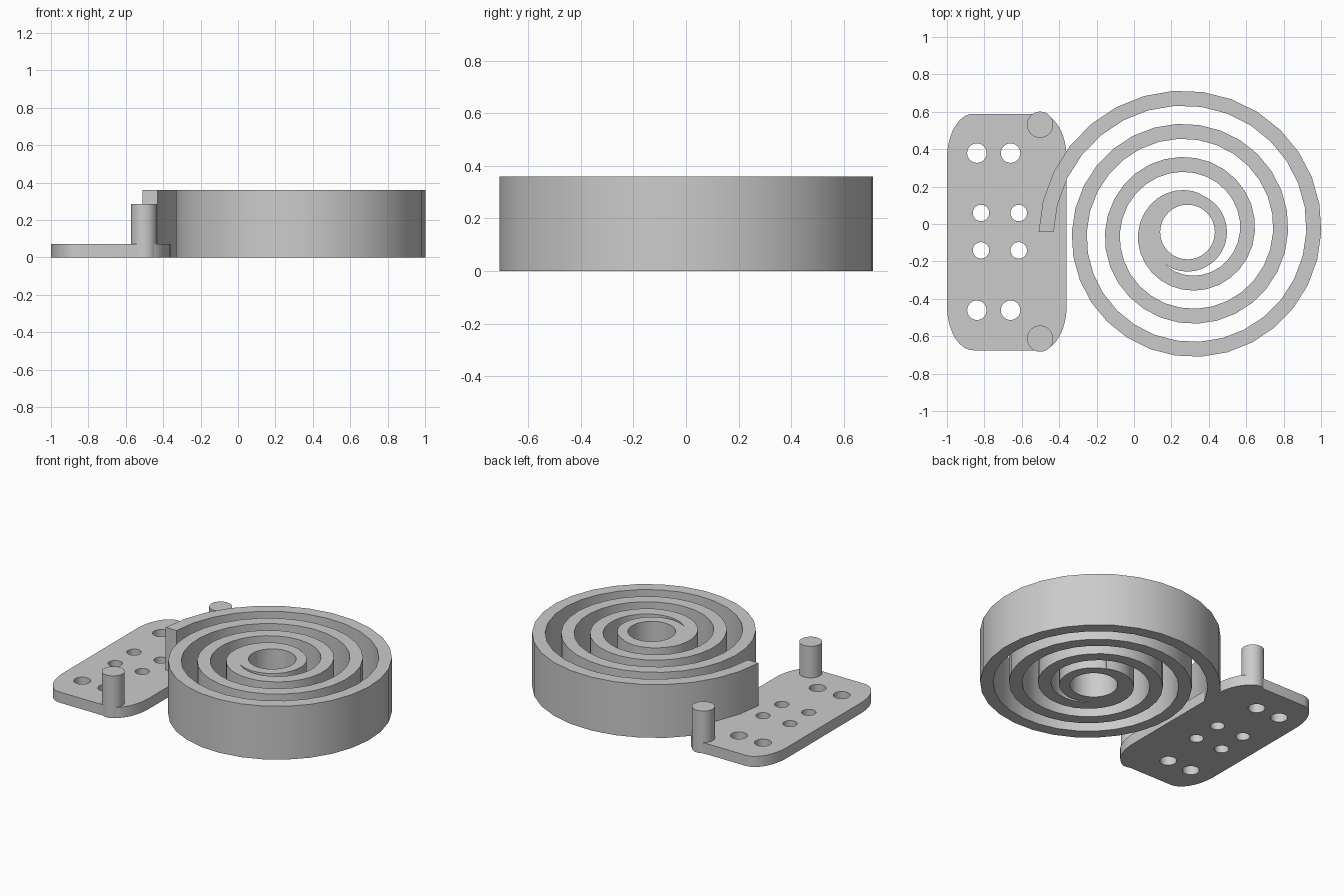
import bpy, bmesh
from math import cos, sin, pi, tau

cube = bpy.data.objects.get("Cube")
if cube:
    bpy.data.objects.remove(cube, do_unlink=True)

grey = bpy.data.materials.new("plain grey")
grey.use_nodes = True
grey.diffuse_color = (0.6, 0.6, 0.6, 1)
grey.node_tree.nodes["Principled BSDF"].inputs["Base Color"].default_value = (0.6, 0.6, 0.6, 1)

CY = -0.043          # shared centre line of plate and spiral
HEIGHT = 0.36        # spiral and hub
THICK = 0.072        # plate


def finish(name, bm):
    bmesh.ops.recalc_face_normals(bm, faces=bm.faces)
    mesh = bpy.data.meshes.new(name)
    bm.to_mesh(mesh)
    bm.free()
    mesh.materials.append(grey)
    obj = bpy.data.objects.new(name, mesh)
    bpy.context.collection.objects.link(obj)
    return obj


def smooth(obj):
    bpy.ops.object.select_all(action='DESELECT')
    obj.select_set(True)
    bpy.context.view_layer.objects.active = obj
    bpy.ops.object.shade_smooth_by_angle(angle=pi / 6)


def circle(x, y, r, n=48):
    return [(x + r * cos(tau * i / n), y + r * sin(tau * i / n)) for i in range(n)]


def prism(bm, outline, z0, z1):
    face = bm.faces.new([bm.verts.new((x, y, z0)) for x, y in outline])
    top = bmesh.ops.extrude_face_region(bm, geom=[face], use_keep_orig=True)["geom"]
    for v in top:
        if isinstance(v, bmesh.types.BMVert):
            v.co.z = z1


def band(bm, outer, inner, closed):
    """Upright wall between two matching rows of points."""
    rings = []
    for a, b in zip(outer, inner):
        rings.append([bm.verts.new((*p, z)) for p, z in
                      ((a, 0), (a, HEIGHT), (b, HEIGHT), (b, 0))])
    pairs = list(zip(rings, rings[1:]))
    if closed:
        pairs.append((rings[-1], rings[0]))
    else:
        bm.faces.new(rings[0])
        bm.faces.new(rings[-1])
    for r, s in pairs:
        for k in range(4):
            m = (k + 1) % 4
            bm.faces.new((r[k], r[m], s[m], s[k]))


# Flat spiral wall, winding clockwise inwards from its free end
SX, WIDTH, PITCH, STEPS = 0.29, 0.08, 0.1775, 30
outer, inner = [], []
for i in range(int(3.3 * STEPS) + 1):
    t = i / STEPS
    a = pi - tau * t
    ro = 0.8 - PITCH * t
    ri = max(ro - WIDTH, 0.16)
    outer.append((SX + ro * cos(a), CY + ro * sin(a)))
    inner.append((SX + ri * cos(a), CY + ri * sin(a)))
bm = bmesh.new()
band(bm, outer, inner, False)
smooth(finish("spiral_spring", bm))

# Round hub in the middle of the spiral
bm = bmesh.new()
band(bm, circle(0.286, CY, 0.211), circle(0.286, CY, 0.146), True)
smooth(finish("centre_hub", bm))

# Mounting plate with elliptical corners
PX, HX, HY, RX, RY = -0.68, 0.32, 0.632, 0.14, 0.24
outline = []
for q, (sx, sy) in enumerate(((1, 1), (-1, 1), (-1, -1), (1, -1))):
    for k in range(13):
        a = (q + k / 12) * pi / 2
        outline.append((PX + sx * (HX - RX) + RX * cos(a),
                        CY + sy * (HY - RY) + RY * sin(a)))
bm = bmesh.new()
prism(bm, outline, 0, THICK)
plate = finish("mounting_plate", bm)

# Screw holes: large pairs at the ends, small pairs in the middle
bm = bmesh.new()
for side in (-1, 1):
    for x, dy, r in ((-0.84, 0.42, 0.052), (-0.66, 0.42, 0.052),
                     (-0.818, 0.1, 0.044), (-0.616, 0.1, 0.044)):
        prism(bm, circle(x, CY + 0.002 + side * dy, r, 32), -0.1, THICK + 0.1)
cutter = finish("hole_cutter", bm)
cutter.hide_render = True
mod = plate.modifiers.new("holes", 'BOOLEAN')
mod.operation = 'DIFFERENCE'
mod.solver = 'EXACT'
mod.object = cutter
bpy.context.view_layer.objects.active = plate
bpy.ops.object.modifier_apply(modifier=mod.name)
bpy.data.objects.remove(cutter, do_unlink=True)
smooth(plate)

# Stop pins on the plate
for name, y in (("back_pin", 0.531), ("front_pin", -0.613)):
    bm = bmesh.new()
    prism(bm, circle(-0.502, y, 0.07, 32), 0, 0.285)
    smooth(finish(name, bm))
